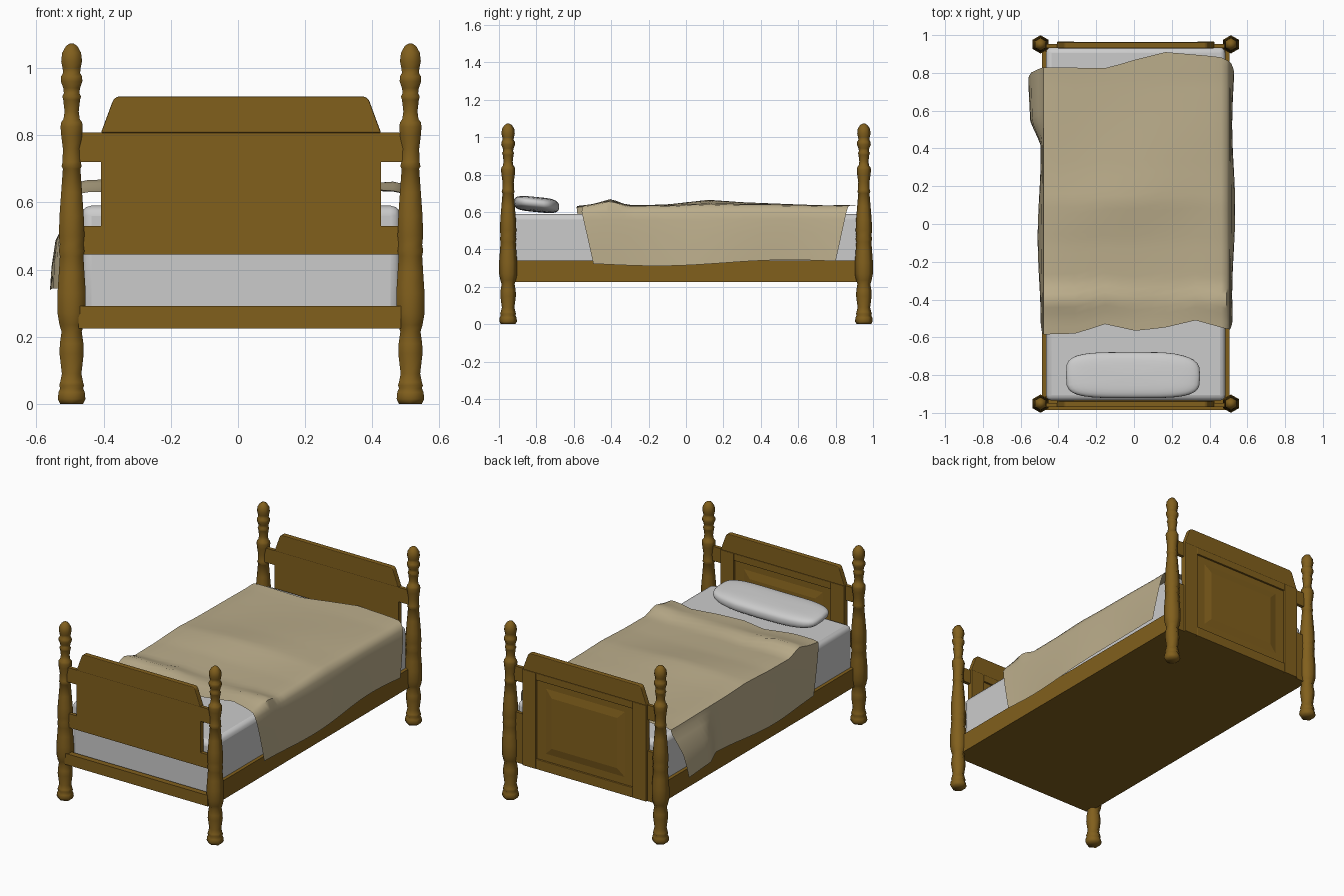
import bpy, bmesh, math
from mathutils import Vector, Matrix

if "Cube" in bpy.data.objects:
    bpy.data.objects.remove(bpy.data.objects["Cube"])

CX = 0.009  # the frame sits slightly right of centre


def material(name, rgb):
    m = bpy.data.materials.new(name)
    m.diffuse_color = (*rgb, 1)
    m.use_nodes = True
    m.node_tree.nodes["Principled BSDF"].inputs["Base Color"].default_value = m.diffuse_color
    return m


WOOD = material("wood", (0.22, 0.115, 0.012))
CLOTH = material("blanket_cloth", (0.50, 0.42, 0.26))


def finish(name, bm, mat=None, smooth=None, bevel=0, segments=2):
    bmesh.ops.recalc_face_normals(bm, faces=bm.faces)
    me = bpy.data.meshes.new(name)
    bm.to_mesh(me)
    bm.free()
    ob = bpy.data.objects.new(name, me)
    bpy.context.collection.objects.link(ob)
    if mat:
        me.materials.append(mat)
    if bevel:
        b = ob.modifiers.new("bevel", "BEVEL")
        b.width, b.segments = bevel, segments
    if smooth:
        bpy.ops.object.select_all(action="DESELECT")
        ob.select_set(True)
        bpy.context.view_layer.objects.active = ob
        bpy.ops.object.shade_smooth_by_angle(angle=math.radians(smooth))
    return ob


def box(name, x, y, z, mat=WOOD, **kw):
    bm = bmesh.new()
    size = Vector((x[1] - x[0], y[1] - y[0], z[1] - z[0]))
    mid = Vector((x[0] + x[1], y[0] + y[1], z[0] + z[1])) / 2
    bmesh.ops.create_cube(bm, size=1, matrix=Matrix.Translation(mid) @ Matrix.Diagonal((*size, 1)))
    return finish(name, bm, mat, **kw)


def board(name, outline, y0, y1, **kw):
    """Extrude an x-z outline from y0 to y1."""
    bm = bmesh.new()
    f = bm.faces.new([bm.verts.new((CX + x, y0, z)) for x, z in outline])
    ext = bmesh.ops.extrude_face_region(bm, geom=[f])
    verts = [g for g in ext["geom"] if isinstance(g, bmesh.types.BMVert)]
    bmesh.ops.translate(bm, verts=verts, vec=(0, y1 - y0, 0))
    return finish(name, bm, WOOD, **kw)


def mirrored(half):
    return half + [(-x, z) for x, z in reversed(half)]


# Turned posts, six sided: (half width, height)
POST = [(.034, 0), (.041, .015), (.039, .035), (.034, .047), (.037, .055), (.034, .065),
        (.029, .09), (.036, .15), (.035, .18), (.030, .215), (.036, .235), (.042, .27),
        (.042, .33), (.038, .39), (.035, .44), (.038, .455), (.035, .475), (.038, .50),
        (.036, .56), (.031, .63), (.026, .70), (.030, .707), (.027, .72), (.026, .76),
        (.031, .80), (.033, .825), (.031, .838), (.024, .848), (.021, .87), (.025, .905),
        (.028, .915), (.023, .925), (.025, .94), (.032, .96), (.031, .975), (.025, .985),
        (.027, 1.0), (.031, 1.02), (.028, 1.045), (.017, 1.065), (.006, 1.072)]


def post(name, px, py):
    bm = bmesh.new()
    rings = []
    for w, z in POST:
        r = w / math.cos(math.pi / 6)
        rings.append([bm.verts.new((px + r * math.sin(k * math.pi / 3),
                                    py + r * math.cos(k * math.pi / 3), z)) for k in range(6)])
    for a, b in zip(rings, rings[1:]):
        for k in range(6):
            bm.faces.new((a[k], a[k - 1], b[k - 1], b[k]))
    bm.faces.new(rings[0])
    bm.faces.new(rings[-1])
    finish(name, bm, WOOD, smooth=65)


for sx, side in ((-1, "left"), (1, "right")):
    for sy, end in ((-1, "head"), (1, "foot")):
        post(f"{end}_{side}_post", CX + sx * .504, sy * .951)
    # Side rails
    xs = sorted((CX + sx * .476, CX + sx * .497))
    box(f"{side}_side_rail", xs, (-.95, .95), (.225, .34))

# Head and foot boards: plain outside at the head, panelled towards +y on both
for y, end, zb in ((-.953, "head", .445), (.947, "foot", .225)):
    board(f"{end}board", mirrored([(.495, zb), (.495, .53), (.417, .53), (.417, .72),
                                   (.495, .72), (.495, .808)]), y - .015, y + .006)
    board(f"{end}board_crest", mirrored([(.417, .806), (.383, .898), (.378, .908), (.366, .915)]),
          y - .017, y + .015, bevel=.004)
    for sx in (-1, 1):
        xs = sorted((CX + sx * .417, CX + sx * .325))
        box(f"{end}board_stile", xs, (y, y + .018), (zb, .808), bevel=.003)
    box(f"{end}board_top_rail", (CX - .325, CX + .325), (y, y + .017), (.765, .808), bevel=.003)
    box(f"{end}board_low_rail", (CX - .325, CX + .325), (y, y + .017), (zb, zb + .06), bevel=.003)
    # Raised field with sloping margins
    bm = bmesh.new()
    lo = zb + .10
    loops = []
    for inset, d in ((0, .005), (.05, .015)):
        x0, z0, z1 = .27 - inset, lo + inset, .73 - inset
        loops.append([bm.verts.new((CX + sx * x0, y + d, z))
                      for sx, z in ((-1, z0), (1, z0), (1, z1), (-1, z1))])
    for k in range(4):
        bm.faces.new((loops[0][k - 1], loops[0][k], loops[1][k], loops[1][k - 1]))
    bm.faces.new(loops[1])
    finish(f"{end}board_raised_panel", bm, WOOD)

# Low head rail and the base
box("head_rail", (-.475, .485), (-.985, -.95), (.225, .292))
box("bed_base", (CX - .476, CX + .476), (-.96, .95), (.225, .245))

# Mattress
box("mattress", (CX - .475, CX + .475), (-.935, .935), (.24, .59), None,
    smooth=40, bevel=.03, segments=3)

# Pillow: squared-off sphere, propped up against the headboard
bm = bmesh.new()
bmesh.ops.create_uvsphere(bm, u_segments=32, v_segments=16, radius=1)
for v in bm.verts:
    a, b, c = (math.copysign(abs(t) ** e, t) for t, e in zip(v.co, (.5, .5, .7)))
    y = -.80 + .122 * b - .03 * max(0, a - .5) * (b > 0)
    v.co = (-.005 + .355 * a, y, .639 + .04 * c - .012 * b + .008 * a * a)
finish("pillow", bm, None, smooth=80)


# Blanket: draped cross-section swept along y with wavy edges and folds
def lerp(table, x):
    for (x0, y0), (x1, y1) in zip(table, table[1:]):
        if x <= x1:
            return y0 + (y1 - y0) * max(0, (x - x0) / (x1 - x0))
    return table[-1][1]


HEAD_EDGE = [(-.5, -.585), (-.31, -.58), (-.16, -.53), (0, -.565), (.15, -.55), (.32, -.51), (.5, -.56)]
FOOT_EDGE = [(-.5, .83), (-.15, .825), (0, .87), (.16, .91), (.45, .885), (.5, .86)]
RIDGE = [(-.6, .0), (-.5, .012), (-.4, .04), (-.31, .005), (-.1, .01), (.12, .035), (.3, .022),
         (.6, .01), (.75, .005), (.9, .008)]
HALF = [(.522, .325), (.519, .40), (.514, .48), (.508, .56), (.502, .60), (.485, .622), (.455, .628)]
section = [(-x, z) for x, z in HALF] + [(i * .08, .63) for i in range(-5, 6)] + HALF[::-1]

bm = bmesh.new()
ROWS = 40
grid = []
for j in range(ROWS + 1):
    t = j / ROWS
    row = []
    for x, z in section:
        drop = max(0, (.61 - z) / .285)
        y0 = lerp(HEAD_EDGE, x) + .065 * drop
        y1 = lerp(FOOT_EDGE, x) - .06 * drop
        y = y0 + (y1 - y0) * t
        px = x + .006
        if drop > 0:  # hanging sides: gentle ripples, flare at the left foot corner
            px += .008 * drop * math.sin(7 * y + x * 2)
            if x < 0:
                px += .014 - .05 * max(0, min(1, (y - .42) / .12)) * min(1, drop * 2)
            z += drop * (.012 * math.sin(5 * y - 1) + .012 * y)
        else:
            z += lerp(RIDGE, y) * (.45 + .55 * math.cos(3 * (x + .15) - 2 * y) ** 2)
        row.append(bm.verts.new((px, y, z)))
    grid.append(row)
for a, b in zip(grid, grid[1:]):
    for k in range(len(section) - 1):
        bm.faces.new((a[k], a[k + 1], b[k + 1], b[k]))
finish("blanket", bm, CLOTH, smooth=60)
